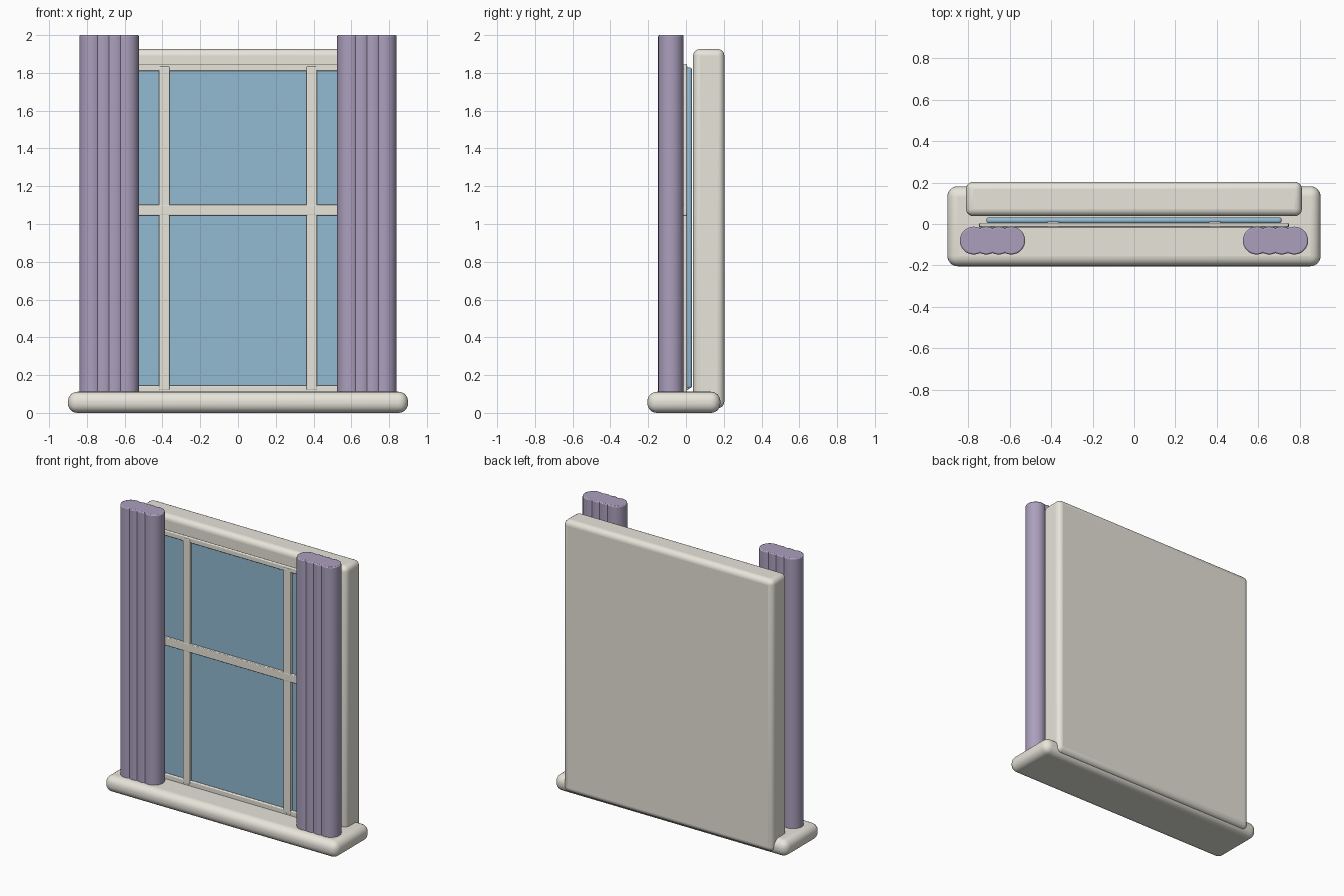
import bpy, bmesh, math
from mathutils import Matrix

if "Cube" in bpy.data.objects:
    bpy.data.objects.remove(bpy.data.objects["Cube"])


def material(name, rgb):
    m = bpy.data.materials.new(name)
    m.diffuse_color = (*rgb, 1)
    m.use_nodes = True
    m.node_tree.nodes["Principled BSDF"].inputs["Base Color"].default_value = m.diffuse_color
    return m


CREAM = material("cream", (0.80, 0.78, 0.70))
BLUE = material("glass_blue", (0.29, 0.49, 0.64))
PURPLE = material("curtain_purple", (0.41, 0.35, 0.51))


def finish(name, bm, mat, bevel, segments):
    me = bpy.data.meshes.new(name)
    bm.to_mesh(me)
    bm.free()
    ob = bpy.data.objects.new(name, me)
    bpy.context.collection.objects.link(ob)
    me.materials.append(mat)
    mod = ob.modifiers.new("round", 'BEVEL')
    mod.width, mod.segments = bevel, segments
    mod.limit_method, mod.angle_limit = 'ANGLE', math.radians(40)
    bpy.ops.object.select_all(action='DESELECT')
    ob.select_set(True)
    bpy.context.view_layer.objects.active = ob
    bpy.ops.object.shade_smooth_by_angle(angle=math.radians(35))
    return ob


def box(name, x, y, z, mat, bevel, segments=3):
    bm = bmesh.new()
    bmesh.ops.create_cube(bm, size=1)
    for v in bm.verts:
        for i, (lo, hi) in enumerate((x, y, z)):
            v.co[i] = lo + (v.co[i] + 0.5) * (hi - lo)
    return finish(name, bm, mat, bevel, segments)


# Sill, wall frame and glass pane
box("sill", (-0.9, 0.9), (-0.204, 0.182), (0, 0.112), CREAM, 0.05, 6)
box("frame", (-0.81, 0.81), (0.038, 0.203), (0.025, 1.926), CREAM, 0.035, 5)
box("glass", (-0.712, 0.712), (0.003, 0.032), (0.13, 1.828), BLUE, 0.012)

# Sash rails and bars in front of the glass
SASH_Y = (-0.014, 0.005)
box("top_rail", (-0.745, 0.745), SASH_Y, (1.81, 1.847), CREAM, 0.006)
box("bottom_rail", (-0.745, 0.745), SASH_Y, (0.1, 0.146), CREAM, 0.006)
box("middle_bar", (-0.747, 0.747), (-0.017, 0.004), (1.045, 1.102), CREAM, 0.005)
for side, s in (("left", -1), ("right", 1)):
    box(side + "_stile", sorted((s * 0.71, s * 0.745)), SASH_Y, (0.1, 1.847), CREAM, 0.006)
    box(side + "_bar", sorted((s * 0.362, s * 0.418)), (-0.016, 0.012), (0.12, 1.834), CREAM, 0.005)

# Curtains: four overlapping round folds on each side
for side, s in (("left", -1), ("right", 1)):
    for i in range(4):
        bm = bmesh.new()
        bmesh.ops.create_cone(bm, cap_ends=True, segments=32, radius1=0.067,
                              radius2=0.067, depth=1.9,
                              matrix=Matrix.Translation((s * (0.592 + 0.0603 * i), -0.08, 1.05)))
        finish(f"{side}_curtain_fold_{i + 1}", bm, PURPLE, 0.007, 2)
